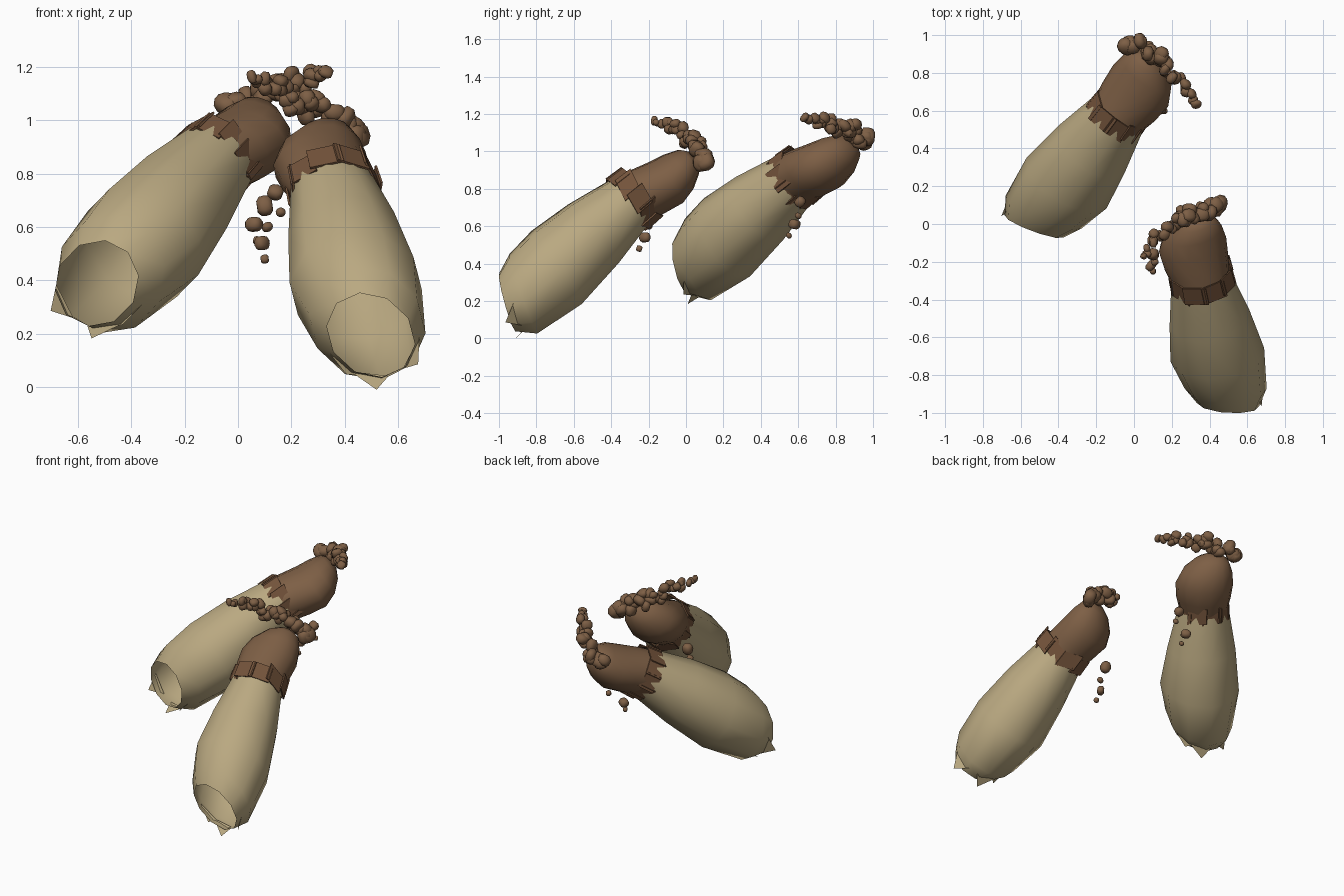
import bpy, bmesh, math, random
from mathutils import Vector, Euler

random.seed(4)
cube = bpy.data.objects.get("Cube")
if cube:
    bpy.data.objects.remove(cube)


def material(name, rgb):
    m = bpy.data.materials.new(name)
    m.use_nodes = True
    col = (*rgb, 1)
    m.diffuse_color = col
    m.node_tree.nodes["Principled BSDF"].inputs["Base Color"].default_value = col
    return m


TAN = material("dry tan husk", (0.49, 0.395, 0.22))
BROWN = material("brown cap", (0.207, 0.115, 0.06))
RUST = material("dark brown cuff", (0.175, 0.088, 0.044))


def make(name, bm, mat, angle=None):
    mesh = bpy.data.meshes.new(name)
    bm.to_mesh(mesh)
    bm.free()
    mesh.materials.append(mat)
    obj = bpy.data.objects.new(name, mesh)
    bpy.context.collection.objects.link(obj)
    if angle:
        bpy.ops.object.select_all(action="DESELECT")
        obj.select_set(True)
        bpy.context.view_layer.objects.active = obj
        bpy.ops.object.shade_smooth_by_angle(angle=math.radians(angle))
    return obj


class Frame:
    """Pod axes: t along the pod, u sideways (outer side positive), v upward."""
    def __init__(self, mouth, neck, side):
        self.o = Vector(mouth)
        self.f = (Vector(neck) - self.o).normalized()
        self.r = self.f.cross(Vector((0, 0, 1))).normalized() * side
        self.up = (self.r * side).cross(self.f)

    def at(self, t, u, v):
        return self.o + self.f * t + self.r * u + self.up * v


def loft(frame, rings, sides, caps=()):
    # each ring: t, u, v, half width, half height, tilt
    bm = bmesh.new()
    loops = []
    for t, u, v, ru, rv, tilt in rings:
        loop = []
        for i in range(sides):
            a = math.tau * i / sides
            w, h = ru * math.cos(a), rv * math.sin(a)
            loop.append(bm.verts.new(frame.at(t + tilt * (h - 0.85 * w), u + w, v + h)))
        loops.append(loop)
    for a, b in zip(loops, loops[1:]):
        for i in range(sides):
            j = (i + 1) % sides
            bm.faces.new((a[i], a[j], b[j], b[i]))
    for k in caps:
        bm.faces.new(loops[k])
    bmesh.ops.recalc_face_normals(bm, faces=bm.faces)
    return bm


# the husk is an open shell, its lit inside shows through the mouth
HUSK = [(0.005, 0, -0.01, 0.16, 0.15, 0.4), (0.1, 0.005, -0.03, 0.213, 0.215, 0.33),
        (0.33, 0, -0.035, 0.25, 0.24, 0.1), (0.6, 0, -0.02, 0.215, 0.21, 0),
        (0.88, 0, -0.01, 0.16, 0.155, 0)]
CAP = [(0.86, 0, -0.005, 0.15, 0.148, 0), (0.97, -0.005, -0.03, 0.172, 0.148, 0),
       (1.08, -0.005, -0.055, 0.182, 0.142, 0), (1.17, 0.01, -0.052, 0.157, 0.12, 0),
       (1.24, 0.035, -0.042, 0.105, 0.085, 0), (1.272, 0.045, -0.035, 0.045, 0.04, 0)]


def torn_edge(frame, name):
    # ragged flaps around the lower rim
    bm = bmesh.new()
    for deg, reach in ((240, 0.07), (275, 0.1), (338, 0.1)):
        pts = []
        for d, r, t in ((-22, 0.185, 0.06), (22, 0.185, 0.06), (4, 0.18, 0.08 - reach)):
            a = math.radians(deg + d)
            w, h = r * math.cos(a), r * math.sin(a)
            pts.append(bm.verts.new(frame.at(t + 0.4 * (h - 0.85 * w), w, h - 0.01)))
        bm.faces.new(pts)
    make(name, bm, TAN)


def cuff(frame, name, count=10):
    # overlapping crooked plates wrapped closely round the neck
    bm = bmesh.new()
    for i in range(count):
        mid = math.tau * i / count
        half = math.pi / count * random.uniform(1.05, 1.3)
        lift = random.uniform(0, 0.01)
        skew = random.uniform(-0.02, 0.02)
        verts = []
        for t, r in ((0.835, 0.167), (0.94, 0.162)):
            for s in (-1, 1):
                a = mid + s * half
                rr = r + lift + s * skew * 0.4
                verts.append(bm.verts.new(frame.at(
                    t + s * skew, rr * math.cos(a) + 0.003, rr * 0.97 * math.sin(a) - 0.01)))
        bm.faces.new((verts[0], verts[1], verts[3], verts[2]))
    obj = make(name, bm, RUST)
    solid = obj.modifiers.new("thickness", "SOLIDIFY")
    solid.thickness = 0.008


def add_bead(bm, pos, r):
    # lumpy, randomly turned pebble
    ball = bmesh.ops.create_icosphere(bm, subdivisions=2, radius=1)
    size = Vector([r * random.uniform(0.75, 1.25) for _ in range(3)])
    turn = Euler([random.uniform(0, math.tau) for _ in range(3)]).to_matrix()
    for v in ball["verts"]:
        flat = Vector([max(-0.83, min(0.83, c)) for c in v.co])
        v.co = turn @ (flat * size) + Vector(pos)


def beads(name, path, hanging):
    bm = bmesh.new()
    pts = [Vector(p) for p in path]
    # trail over the cap, large at the back and small at the loose end
    steps = 34
    for i in range(steps):
        f = i / (steps - 1)
        x = f * (len(pts) - 1)
        k = min(int(x), len(pts) - 2)
        spread = 0.012 + 0.026 * math.sin(math.pi * f)
        jitter = Vector([random.uniform(-spread, spread) for _ in range(3)])
        add_bead(bm, pts[k].lerp(pts[k + 1], x - k) + jitter, 0.047 - 0.023 * f)
    for p, r in zip(hanging, (0.038, 0.022, 0.03, 0.02)):
        add_bead(bm, p, r)
    make(name, bm, BROWN, 50)


PODS = {
    "right": ((-0.535, -0.02, 0.395), (-0.07, 0.6, 0.88), -1,
              [(-0.04, 0.95, 1.05), (0.03, 0.95, 1.06), (0.1, 0.9, 1.1), (0.15, 0.82, 1.13),
               (0.21, 0.77, 1.15), (0.28, 0.72, 1.16), (0.32, 0.63, 1.19)],
              [(0.14, 0.61, 0.73), (0.16, 0.6, 0.655), (0.06, 0.58, 0.61), (0.07, 0.55, 0.55)]),
    "left": ((0.5, -0.965, 0.2), (0.35, -0.27, 0.77), 1,
             [(0.45, 0.09, 0.93), (0.4, 0.08, 0.98), (0.33, 0.05, 1.03), (0.25, 0.03, 1.05),
              (0.19, -0.02, 1.1), (0.12, -0.08, 1.13), (0.05, -0.16, 1.16)],
             [(0.1, -0.16, 0.68), (0.11, -0.2, 0.6), (0.09, -0.22, 0.54), (0.1, -0.25, 0.48)]),
}

for side, (mouth, neck, sign, trail, hanging) in PODS.items():
    fr = Frame(mouth, neck, sign)
    make(side + "_husk", loft(fr, HUSK, 10), TAN, 50)
    torn_edge(fr, side + "_torn_edge")
    cuff(fr, side + "_cuff")
    make(side + "_cap", loft(fr, CAP, 14, (0, -1)), BROWN, 60)
    beads(side + "_beads", trail, hanging)
